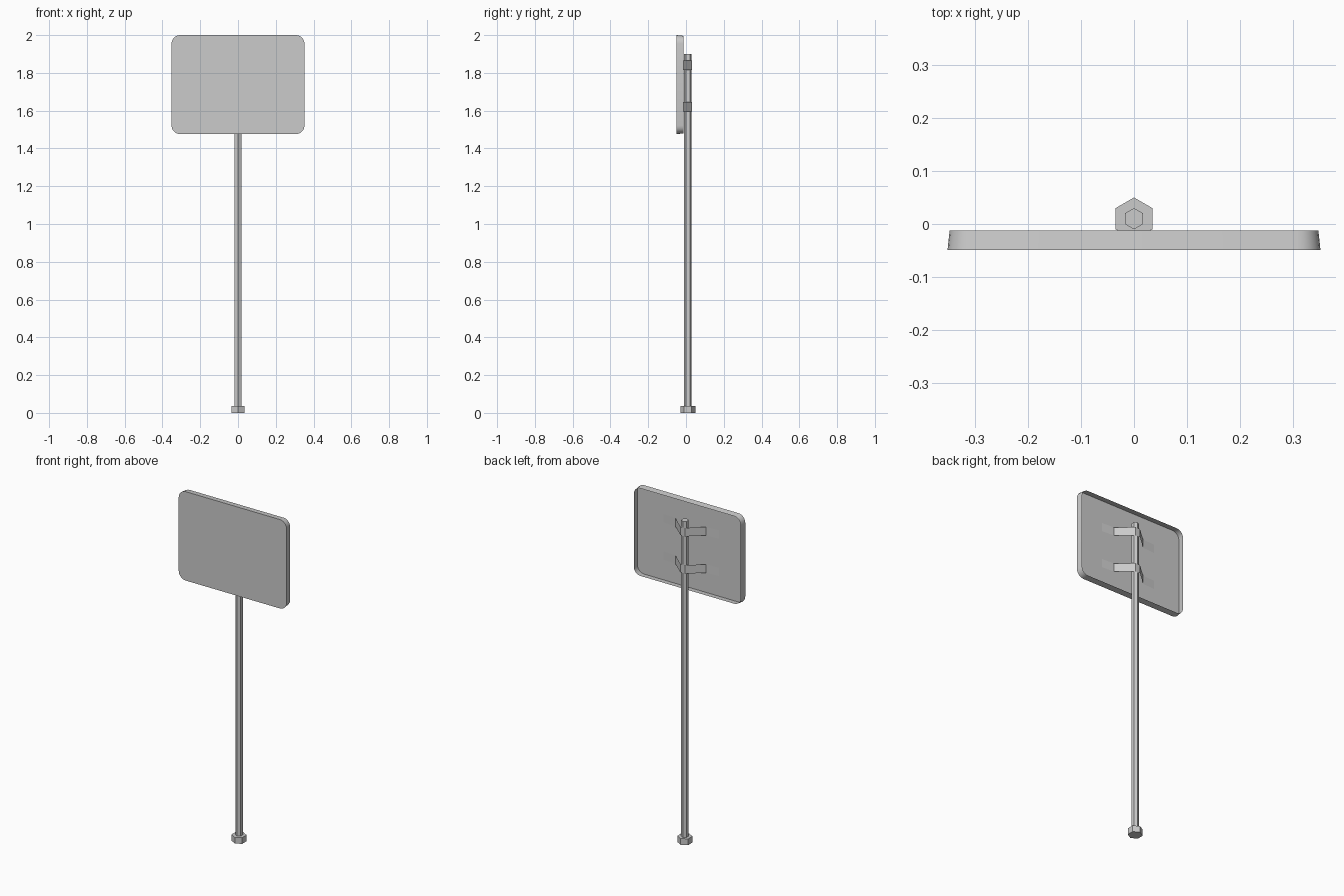
import bpy, bmesh, math

if "Cube" in bpy.data.objects:
    bpy.data.objects.remove(bpy.data.objects["Cube"])


def finish(name, bm, smooth=False):
    mesh = bpy.data.meshes.new(name)
    bm.to_mesh(mesh)
    bm.free()
    obj = bpy.data.objects.new(name, mesh)
    bpy.context.collection.objects.link(obj)
    if smooth:
        bpy.ops.object.select_all(action='DESELECT')
        obj.select_set(True)
        bpy.context.view_layer.objects.active = obj
        bpy.ops.object.shade_smooth_by_angle(angle=math.radians(30))
    return obj


def hex_prism(name, radius, z0, z1, y=0.01):
    # six-sided, with corners pointing to the front and back
    bm = bmesh.new()
    rings = [[bm.verts.new((radius * math.sin(i * math.pi / 3),
                            y - radius * math.cos(i * math.pi / 3), z))
              for i in range(6)] for z in (z0, z1)]
    for i in range(6):
        j = (i + 1) % 6
        bm.faces.new((rings[0][i], rings[0][j], rings[1][j], rings[1][i]))
    bm.faces.new(rings[0][::-1])
    bm.faces.new(rings[1])
    return finish(name, bm)


def rounded_outline(half_w, half_h, r, steps=5):
    pts = []
    for k, (sx, sz) in enumerate([(1, 1), (-1, 1), (-1, -1), (1, -1)]):
        for s in range(steps + 1):
            a = (k + s / steps) * math.pi / 2
            pts.append((sx * (half_w - r) + r * math.cos(a),
                        sz * (half_h - r) + r * math.sin(a)))
    return pts


# Pole and foot
hex_prism("pole", 0.02, 0.02, 1.9)
hex_prism("pole_foot", 0.04, 0.0, 0.037)

# Sign panel: thin sheet tray, rim folded back with a slight taper
bm = bmesh.new()
rings = []
for inset, y in ((0, -0.0495), (0.004, -0.012)):
    outline = rounded_outline(0.352 - inset, 0.262 - inset, 0.045 - inset)
    rings.append([bm.verts.new((x, y, 1.738 + z)) for x, z in outline])
n = len(rings[0])
bm.faces.new(rings[0][::-1])
for i in range(n):
    j = (i + 1) % n
    bm.faces.new((rings[0][i], rings[0][j], rings[1][j], rings[1][i]))
bmesh.ops.recalc_face_normals(bm, faces=bm.faces)
# front face must look towards -y
bm.faces.ensure_lookup_table()
if bm.faces[0].normal.y > 0:
    bmesh.ops.reverse_faces(bm, faces=bm.faces)
finish("sign_panel", bm, smooth=True)

# Sheet-metal straps holding the panel to the pole
half = [(0.015, 0.031), (0.1, -0.044), (0.18, -0.049)]
path = [(-x, y) for x, y in reversed(half)] + half
for name, z in (("upper_strap", 1.84), ("lower_strap", 1.62)):
    bm = bmesh.new()
    cols = [[bm.verts.new((x, y, z + dz)) for dz in (-0.025, 0.025)]
            for x, y in path]
    for a, b in zip(cols, cols[1:]):
        bm.faces.new((a[0], a[1], b[1], b[0]))
    finish(name, bm, smooth=True)
